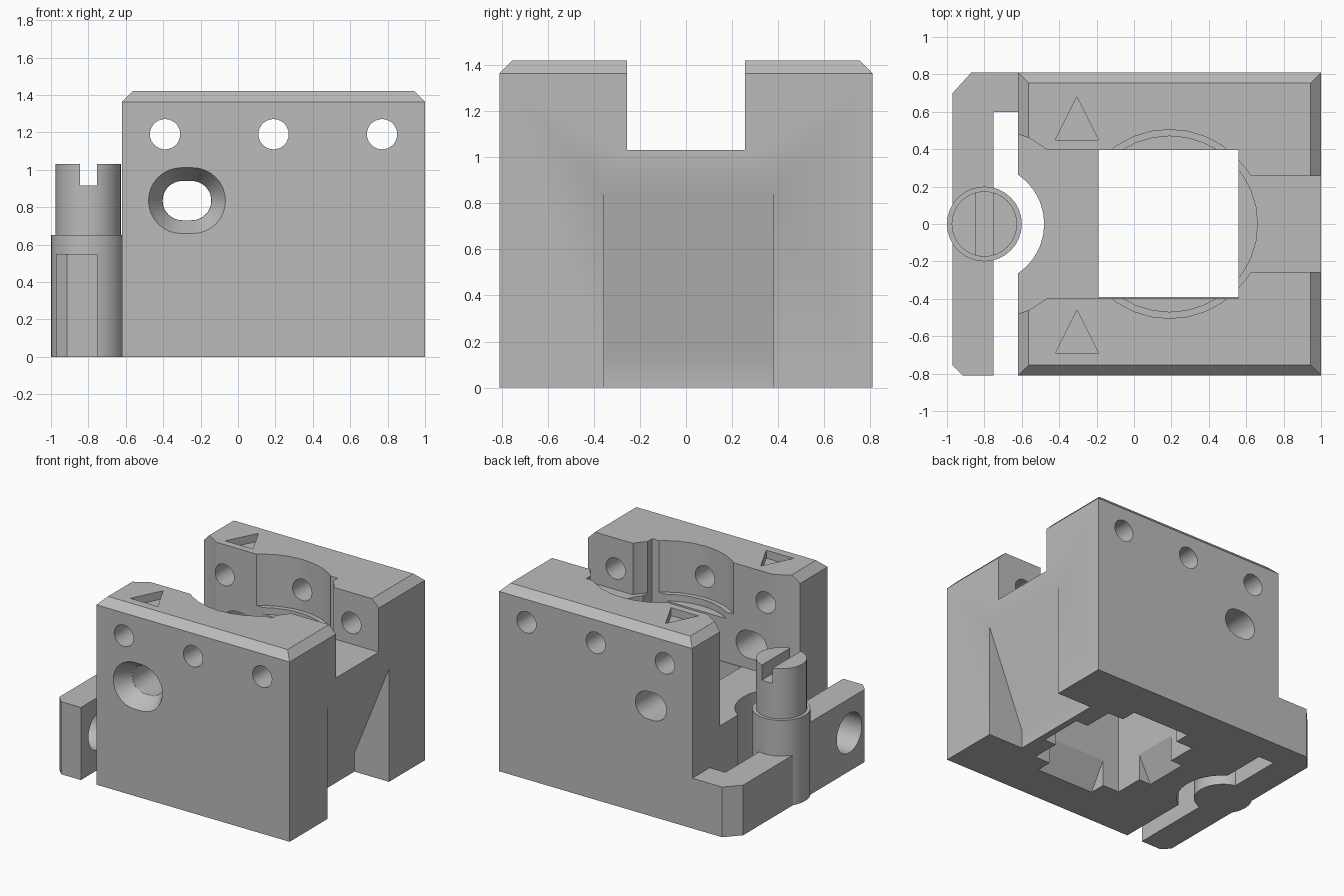
import bpy, bmesh, math

if "Cube" in bpy.data.objects:
    bpy.data.objects.remove(bpy.data.objects["Cube"])

grey = bpy.data.materials.new("light grey")
grey.diffuse_color = (0.5, 0.5, 0.5, 1)
grey.use_nodes = True
grey.node_tree.nodes["Principled BSDF"].inputs["Base Color"].default_value = grey.diffuse_color


def loft(name, low, high):
    """Solid between two matching rings of 3D points."""
    bm = bmesh.new()
    a = [bm.verts.new(p) for p in low]
    b = [bm.verts.new(p) for p in high]
    bm.faces.new(a)
    bm.faces.new(b)
    n = len(a)
    for i in range(n):
        j = (i + 1) % n
        bm.faces.new((a[i], a[j], b[j], b[i]))
    bmesh.ops.recalc_face_normals(bm, faces=bm.faces)
    me = bpy.data.meshes.new(name)
    bm.to_mesh(me)
    bm.free()
    me.materials.append(grey)
    ob = bpy.data.objects.new(name, me)
    bpy.context.collection.objects.link(ob)
    return ob


def place(pts, axis, t):
    if axis == 'z':
        return [(u, v, t) for u, v in pts]
    if axis == 'y':
        return [(u, t, v) for u, v in pts]
    return [(t, u, v) for u, v in pts]


def prism(name, pts, axis, lo, hi):
    return loft(name, place(pts, axis, lo), place(pts, axis, hi))


def rect(x0, x1, y0, y1):
    return [(x0, y0), (x1, y0), (x1, y1), (x0, y1)]


def circle(cx, cy, r, n=32):
    return [(cx + r * math.cos(2 * math.pi * i / n), cy + r * math.sin(2 * math.pi * i / n)) for i in range(n)]


def oval(cx, cy, half, r, n=16):
    right = [(cx + half + r * math.cos(a), cy + r * math.sin(a))
             for a in [math.pi * (i / n - 0.5) for i in range(n + 1)]]
    return right + [(2 * cx - x, 2 * cy - y) for x, y in right]


def mirrored(pts):
    """Close a half outline by reflecting it over the x axis."""
    return pts + [(x, -y) for x, y in reversed(pts)]


def combine(ob, other, op='DIFFERENCE'):
    m = ob.modifiers.new("bool", 'BOOLEAN')
    m.operation, m.solver, m.object = op, 'EXACT', other
    bpy.context.view_layer.objects.active = ob
    bpy.ops.object.modifier_apply(modifier=m.name)
    bpy.data.objects.remove(other)


# Main block with chamfered top rim
body = prism("clamp_body", rect(-0.62, 1.0, -0.81, 0.81), 'z', 0, 1.42)
bm = bmesh.new()
bm.from_mesh(body.data)
rim = [e for e in bm.edges if all(v.co.z > 1.4 for v in e.verts)]
bmesh.ops.bevel(bm, geom=rim, offset=0.057, segments=1, affect='EDGES')
bm.to_mesh(body.data)
bm.free()

# Square shaft, left pocket, right slot, round seat and shaft clearance
combine(body, prism("c", rect(-0.19, 0.56, -0.39, 0.395), 'z', -0.1, 2))
combine(body, prism("c", mirrored([(-0.8, 0.48), (-0.62, 0.48), (-0.56, 0.46), (-0.46, 0.395), (0.56, 0.395)]),
                    'z', 0.65, 2))
combine(body, prism("c", mirrored([(0.4, 0.34), (0.56, 0.34), (0.62, 0.257), (1.2, 0.257)]), 'z', 1.03, 2))
combine(body, prism("c", circle(0.19, 0, 0.505), 'z', 1.03, 2))
combine(body, prism("c", circle(0.19, 0, 0.47), 'z', 0.98, 2))
combine(body, prism("c", circle(-0.8, 0, 0.32), 'z', -0.1, 2))

# Sloped recess in the right side
combine(body, prism("c", [(1.1, -0.1), (0.71, -0.1), (0.71, 0.14), (1.0, 0.855), (1.1, 1.1)], 'y', -0.355, 0.38))

# Wedge shaped lead-ins under the square shaft
for s in (-1, 1):
    combine(body, prism("c", [(s * 0.35, -0.01), (s * 0.52, -0.01), (s * 0.39, 0.2), (s * 0.35, 0.2)],
                        'x', -0.05, 0.43))
    m = 0.185
    combine(body, prism("c", [(m + s * 0.33, -0.01), (m + s * 0.48, -0.01), (m + s * 0.375, 0.2), (m + s * 0.33, 0.2)],
                        'y', -0.17, 0.17))

# Screw holes and the countersunk oval window
for x in (-0.39, 0.19, 0.77):
    combine(body, prism("c", circle(x, 1.19, 0.081, 28), 'y', -1, 1))
combine(body, prism("c", oval(-0.273, 0.835, 0.025, 0.105), 'y', -1, 1))
combine(body, loft("c", place(oval(-0.273, 0.835, 0.03, 0.182), 'y', -0.82),
                   place(oval(-0.273, 0.835, 0.025, 0.106), 'y', -0.69)))

# Triangle marks in the top
for y in (0.45, -0.69):
    combine(body, prism("c", [(-0.42, y), (-0.19, y), (-0.305, y + 0.23)], 'z', 1.36, 2))

# Side arm: low rear part joined to the block, higher front part with a hole
arm = prism("side_arm", [(-0.87, 0.81), (-0.62, 0.81), (-0.62, 0.6), (-0.75, 0.6), (-0.75, -0.1), (-0.97, -0.1),
                         (-0.97, 0.7)], 'z', 0, 0.38)
front = prism("arm_front", [(-0.75, 0), (-0.75, -0.81), (-0.915, -0.81), (-0.97, -0.755), (-0.97, 0)], 'z', 0, 0.55)
combine(front, prism("c", circle(-0.57, 0.29, 0.15), 'x', -1.2, -0.7))
combine(arm, front, 'UNION')
combine(body, arm, 'UNION')

# Stepped shaft with a screwdriver slot
shaft = prism("adjusting_shaft", circle(-0.8, 0, 0.2), 'z', 0, 0.65)
combine(shaft, prism("shaft_neck", circle(-0.8, 0, 0.175), 'z', 0.5, 1.03), 'UNION')
combine(shaft, prism("c", rect(-0.845, -0.755, -0.3, 0.3), 'z', 0.915, 1.2))

# Smooth round walls, keep edges sharp
for ob in (body, shaft):
    bpy.ops.object.select_all(action='DESELECT')
    ob.select_set(True)
    bpy.context.view_layer.objects.active = ob
    bpy.ops.object.shade_smooth_by_angle(angle=math.radians(25))
